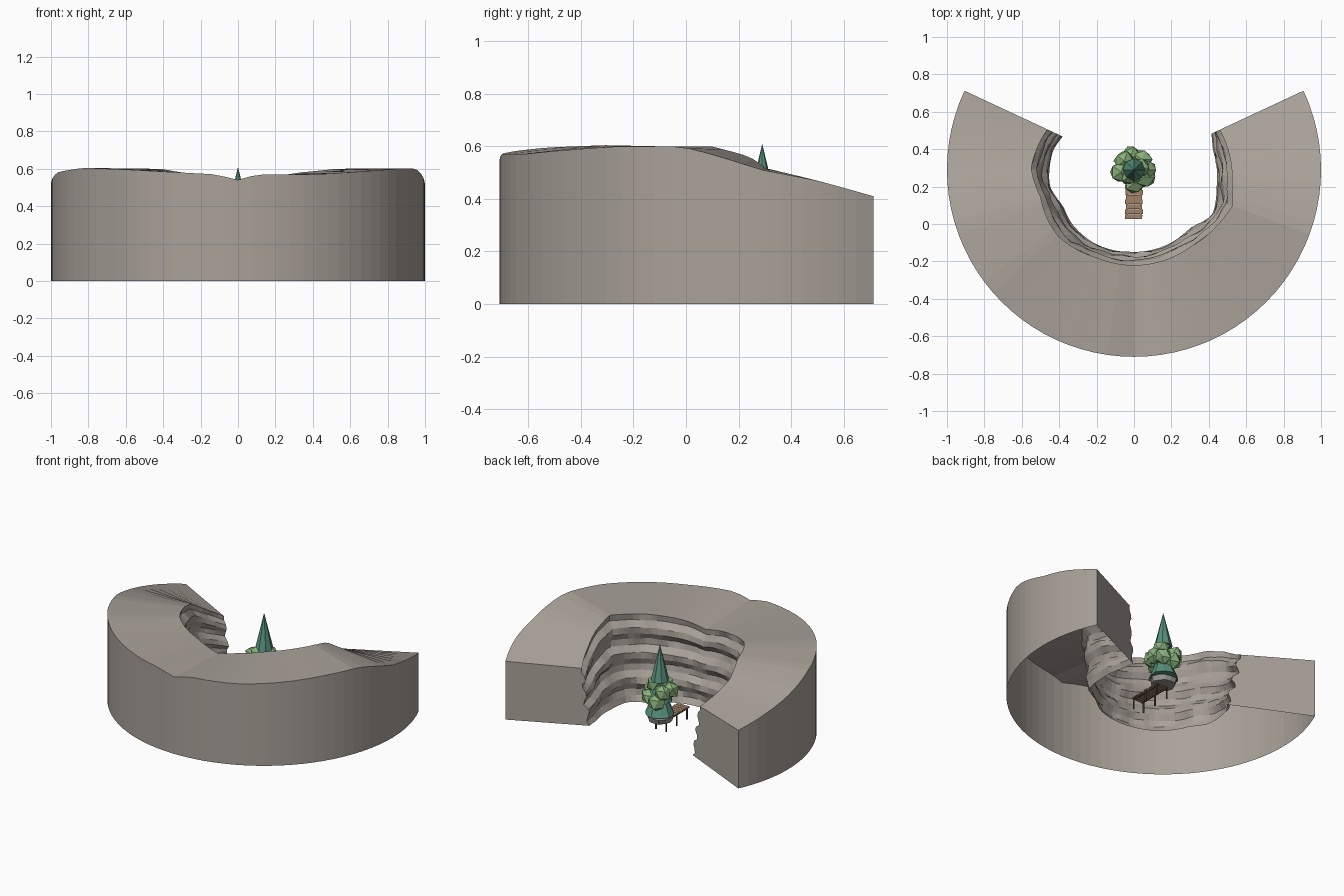
import bpy, bmesh, math, random
from mathutils import Vector, noise

if "Cube" in bpy.data.objects:
    bpy.data.objects.remove(bpy.data.objects["Cube"])

random.seed(4)
CY = 0.29  # centre of the ring in y


def material(name, r, g, b):
    m = bpy.data.materials.new(name)
    m.diffuse_color = (r, g, b, 1)
    m.use_nodes = True
    m.node_tree.nodes["Principled BSDF"].inputs["Base Color"].default_value = m.diffuse_color
    return m


ROCK = material("rock", 0.40, 0.36, 0.32)
STRATA = material("strata", 0.36, 0.32, 0.285)
STONE = material("stone", 0.30, 0.29, 0.27)
PINE = material("pine", 0.10, 0.29, 0.21)
LEAF = material("leaf", 0.24, 0.43, 0.19)
WOOD = material("wood", 0.36, 0.22, 0.14)
POST = material("post", 0.10, 0.07, 0.05)


def finish(bm, name, *mats):
    bmesh.ops.recalc_face_normals(bm, faces=bm.faces)
    me = bpy.data.meshes.new(name)
    bm.to_mesh(me)
    bm.free()
    for m in mats:
        me.materials.append(m)
    ob = bpy.data.objects.new(name, me)
    bpy.context.collection.objects.link(ob)
    return ob


def lerp_table(t, a):
    for (a0, v0), (a1, v1) in zip(t, t[1:]):
        if a <= a1:
            return v0 + (v1 - v0) * (a - a0) / (a1 - a0)
    return t[-1][1]


# Ring profile by angle in degrees: rim heights and wall radii
OUT_Z = [(-205, .41), (-192, .47), (-180, .52), (-165, .58), (-145, .605), (-125, .595),
         (-97, .57), (-90, .54), (-84, .57), (-65, .57), (-33, .60), (-18, .60),
         (-10, .565), (0, .51), (12, .47), (25, .41)]
RIM_Z = [(-205, .38), (-190, .46), (-175, .55), (-160, .59), (-140, .60), (-110, .56),
         (-90, .52), (-75, .55), (-50, .58), (-20, .60), (-5, .56), (10, .46), (25, .40)]
RIM_R = [(-205, .51), (-181, .55), (-164, .52), (-147, .535), (-138, .538), (-113, .51),
         (-67, .51), (-54, .51), (-33, .535), (-20, .56), (-10, .53), (25, .505)]
BASE_R = [(-205, .42), (-194, .444), (-169, .459), (-153, .425), (-139, .44), (-117, .447),
          (-90, .44), (-63, .438), (-46, .431), (-30, .484), (-11, .45), (15, .434), (25, .456)]

# Cliff: outer wall, sloping top, layered inner wall, end caps, open underneath
SEG, LEV = 56, 14
bm = bmesh.new()
columns = []
for i in range(SEG + 1):
    a = -205 + 230 * i / SEG
    d = Vector((math.cos(math.radians(a)), math.sin(math.radians(a)), 0))
    c = Vector((0, CY, 0))
    pts = [c + d, c + d + Vector((0, 0, lerp_table(OUT_Z, a)))]
    rim_z, rim_r, base_r = (lerp_table(t, a) for t in (RIM_Z, RIM_R, BASE_R))
    for k in range(LEV + 1):
        t = 1 - k / LEV
        r = base_r + (rim_r - base_r) * t
        if 0 < k < LEV:
            r += (0.012 if k % 4 < 2 else -0.012)
            r += 0.018 * noise.noise(Vector((d.x * 5, d.y * 5, k * 0.9)))
        pts.append(c + d * r + Vector((0, 0, rim_z * t)))
    columns.append([bm.verts.new(p) for p in pts])
for p, q in zip(columns, columns[1:]):
    for k in range(len(p) - 1):
        f = bm.faces.new((p[k], q[k], q[k + 1], p[k + 1]))
        f.material_index = int(k >= 2 and k % 4 < 2)
bm.faces.new(columns[0])
bm.faces.new(columns[-1])
finish(bm, "cliff_ring", ROCK, STRATA)


def cone(name, r0, r1, z0, z1, sides, mat, x=0, y=CY, wobble=0):
    bm = bmesh.new()
    bmesh.ops.create_cone(bm, cap_ends=True, segments=sides, radius1=r0, radius2=r1, depth=z1 - z0)
    for v in bm.verts:
        s = 1 + random.uniform(-wobble, wobble)
        v.co = Vector((v.co.x * s + x, v.co.y * s + y, v.co.z + (z0 + z1) / 2))
    return finish(bm, name, mat)


# Conifer on a stone base
cone("stone_base", 0.075, 0.085, 0.08, 0.115, 12, STONE, wobble=0.1)
cone("trunk", 0.025, 0.02, 0.11, 0.3, 7, POST)
cone("pine_tier_low", 0.095, 0.05, 0.13, 0.24, 10, PINE, wobble=0.08)
cone("pine_tier_mid", 0.085, 0.03, 0.22, 0.38, 10, PINE, wobble=0.08)
cone("pine_top", 0.06, 0.0, 0.36, 0.61, 8, PINE)

# Faceted leaf clumps around the conifer
bm = bmesh.new()
for i in range(9):
    a = i * 2.4
    r, z = (0.07, 0.27 + 0.035 * math.sin(i * 1.9)) if i < 7 else (0.03, 0.33)
    new = bmesh.ops.create_icosphere(bm, subdivisions=1, radius=0.06)["verts"]
    for v in new:
        v.co *= random.uniform(0.85, 1.1)
        v.co += Vector((math.cos(a) * r, CY + math.sin(a) * r, z))
finish(bm, "leaf_clumps", LEAF)


def box(name, cx, cy, cz, sx, sy, sz, mat):
    bm = bmesh.new()
    bmesh.ops.create_cube(bm, size=1)
    for v in bm.verts:
        v.co = Vector((v.co.x * sx + cx, v.co.y * sy + cy, v.co.z * sz + cz))
    return finish(bm, name, mat)


# Boardwalk: planks, rails and posts
for i in range(10):
    box(f"plank_{i}", random.uniform(-.003, .003), 0.04 + i * 0.026, 0.082,
        random.uniform(0.084, 0.096), 0.024, 0.008, WOOD)
for s in (-1, 1):
    box("rail", s * 0.035, 0.16, 0.074, 0.008, 0.25, 0.01, POST)
    for y in (0.045, 0.16, 0.277):
        cone("boardwalk_post", 0.006, 0.006, 0, 0.08, 6, POST, s * 0.04, y)
